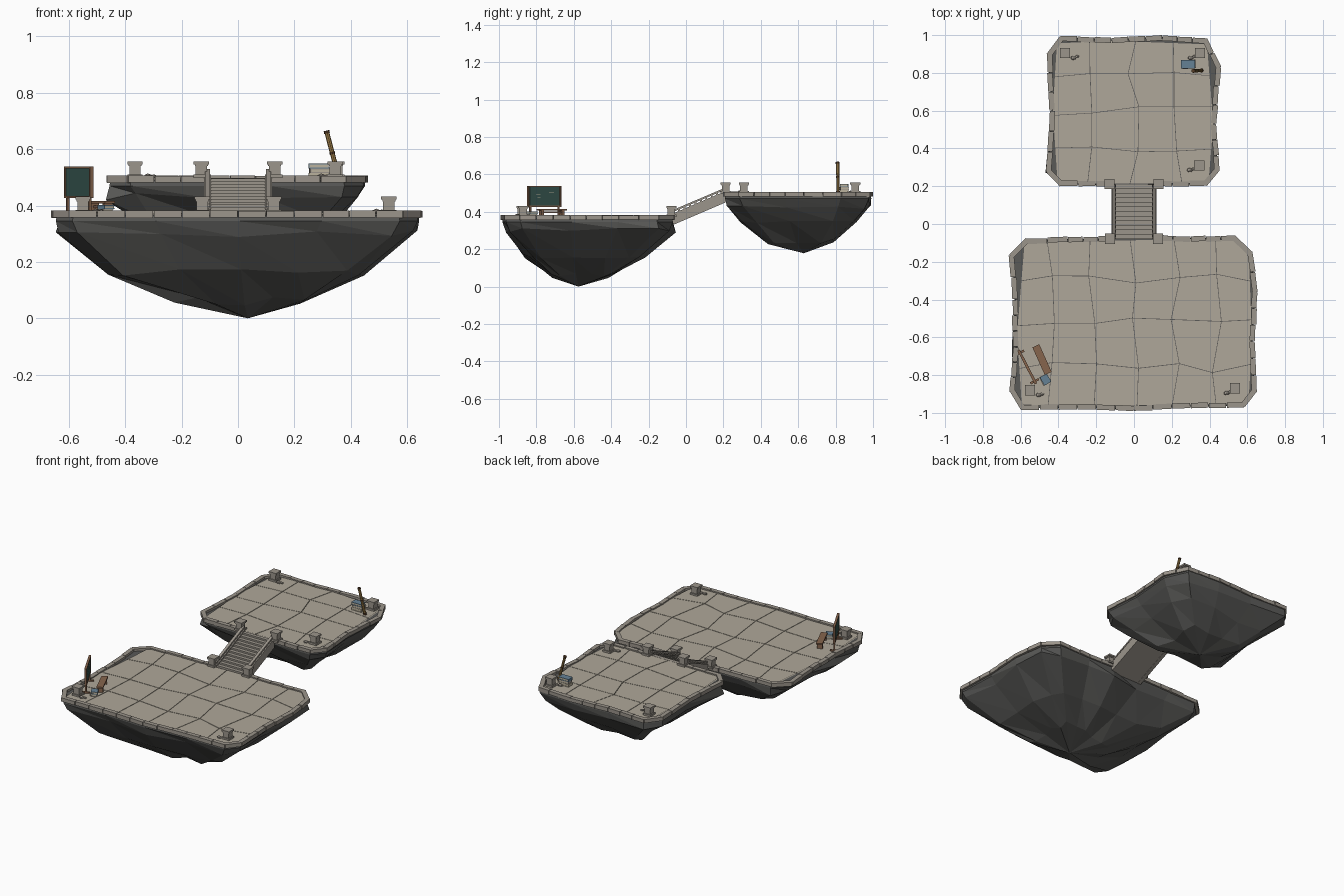
import bpy, bmesh, math, random
from mathutils import Matrix, Vector

if "Cube" in bpy.data.objects:
    bpy.data.objects.remove(bpy.data.objects["Cube"])

random.seed(7)
STONE = (.33, .30, .26); FLOOR = (.43, .39, .32); ROCK = (.10, .10, .095)
WOOD = (.24, .13, .075); DARK = (.09, .045, .02); GREEN = (.035, .085, .075)
BLUE = (.13, .22, .30); CREAM = (.50, .45, .34); GOLD = (.36, .22, .07)
mats = {}


def finish(bm, name, col):
    bmesh.ops.recalc_face_normals(bm, faces=bm.faces)
    me = bpy.data.meshes.new(name)
    bm.to_mesh(me)
    bm.free()
    if col not in mats:
        mats[col] = bpy.data.materials.new("colour_%d" % len(mats))
        mats[col].diffuse_color = (*col, 1)
    me.materials.append(mats[col])
    ob = bpy.data.objects.new(name, me)
    bpy.context.collection.objects.link(ob)
    return ob


def frame(x, y, z, ang=0):
    return Matrix.Translation((x, y, z)) @ Matrix.Rotation(ang, 4, 'Z')


def box(bm, size, loc, base=Matrix()):
    bmesh.ops.create_cube(bm, size=1, matrix=base @ Matrix.Translation(loc) @ Matrix.Diagonal((*size, 1)))


def boxes(name, col, parts, base=Matrix()):
    bm = bmesh.new()
    for size, loc in parts:
        box(bm, size, loc, base)
    return finish(bm, name, col)


def prism(bm, pts, a, b, to3d):
    # closed prism from a 2D outline between two depths
    lo = [bm.verts.new(to3d(p, a)) for p in pts]
    hi = [bm.verts.new(to3d(p, b)) for p in pts]
    bm.faces.new(lo)
    bm.faces.new(hi[::-1])
    for i in range(len(pts)):
        j = (i + 1) % len(pts)
        bm.faces.new((lo[i], lo[j], hi[j], hi[i]))


def island(tag, outline, apex, top, rings, gap, cols, rows):
    pts = [Vector(p) for p in outline]
    n = len(pts)
    ap = Vector(apex[:2])
    # faceted rock body tapering to a point
    bm = bmesh.new()
    loops = []
    for k, (z, s) in enumerate(rings):
        ring = []
        for p in pts:
            j = 0 if k < 2 else .05
            q = ap + (p - ap) * (s + random.uniform(-j, j))
            ring.append(bm.verts.new((q.x, q.y, z + random.uniform(-j, j) * .3)))
        loops.append(ring)
    tip = bm.verts.new(apex)
    bm.faces.new(loops[0])
    for i in range(n):
        j = (i + 1) % n
        for a, b in zip(loops, loops[1:]):
            bm.faces.new((a[i], a[j], b[j]))
            bm.faces.new((a[i], b[j], b[i]))
        bm.faces.new((loops[-1][i], loops[-1][j], tip))
    finish(bm, tag + "_rock", ROCK)

    # irregular flagstones trimmed to the outline
    bm = bmesh.new()
    x0, x1 = min(p.x for p in pts), max(p.x for p in pts)
    y0, y1 = min(p.y for p in pts), max(p.y for p in pts)
    grid = [[Vector((x0 + (x1 - x0) * (i + random.uniform(-.13, .13)) / cols if 0 < i < cols else (x0, x1)[i > 0],
                     y0 + (y1 - y0) * (j + random.uniform(-.13, .13)) / rows if 0 < j < rows else (y0, y1)[j > 0]))
             for j in range(rows + 1)] for i in range(cols + 1)]
    for i in range(cols):
        for j in range(rows):
            q = [grid[i][j], grid[i + 1][j], grid[i + 1][j + 1], grid[i][j + 1]]
            c = sum(q, Vector((0, 0))) / 4
            prism(bm, [c + (p - c) * .985 for p in q], top - .014, top - .008,
                  lambda p, d: (p.x, p.y, d))
    for i in range(n):
        a, b = pts[i], pts[(i + 1) % n]
        nor = Vector((b.y - a.y, a.x - b.x, 0)).normalized()
        bmesh.ops.bisect_plane(bm, geom=bm.verts[:] + bm.edges[:] + bm.faces[:],
                               plane_co=a.to_3d() - nor * .015, plane_no=nor, clear_outer=True)
    finish(bm, tag + "_flagstones", FLOOR)

    # rim of separate kerb stones, open at the stairs
    bm = bmesh.new()
    for i in range(n):
        if i == gap:
            continue
        a, b = pts[i], pts[(i + 1) % n]
        d = b - a
        cnt = max(1, round(d.length / .095))
        inward = Vector((-d.y, d.x)).normalized()
        for k in range(cnt):
            c = a + d * (k + .5) / cnt + inward * (.014 + random.uniform(-.003, .003))
            box(bm, (d.length / cnt - .003, .028, .025 + random.uniform(-.002, .002)), (0, 0, 0),
                frame(c.x, c.y, top - .0125, math.atan2(d.y, d.x) + random.uniform(-.03, .03)))
    finish(bm, tag + "_kerb", STONE)


# two floating islands
island("lower", [(-.60, -.985), (-.3, -.98), (0, -.99), (.3, -.975), (.585, -.97), (.65, -.89), (.64, -.62),
                 (.655, -.36), (.625, -.145), (.54, -.06), (.3, -.065), (.11, -.06), (-.11, -.065),
                 (-.35, -.07), (-.57, -.075), (-.66, -.165), (-.645, -.4), (-.64, -.65), (-.66, -.89)],
       (.035, -.575, 0), .382,
       [(.367, .975), (.345, .98), (.30, .965), (.165, .68), (.06, .33)], 11, 6, 4)
island("upper", [(-.39, .20), (-.11, .198), (.11, .20), (.385, .2), (.455, .28), (.435, .53), (.46, .83),
                 (.39, .985), (.15, .998), (-.12, .985), (-.39, .995), (-.465, .90), (-.445, .6), (-.465, .275)],
       (0, .63, .178), .506,
       [(.491, .975), (.47, .98), (.43, .96), (.34, .75), (.24, .43)], 1, 4, 4)


# capped stone posts on both levels
def post(name, x, y, z):
    boxes(name, STONE, [((.054, .054, .012), (0, 0, .006)), ((.04, .04, .05), (0, 0, .025)),
                        ((.046, .046, .006), (0, 0, .045)), ((.054, .054, .011), (0, 0, .0535))],
          frame(x, y, z))


corners = [(-.55, -.88, .373, .055), (.535, -.87, .373, -.035), (-.365, .905, .498, .055),
           (.35, .905, .498, -.04), (.345, .31, .498, -.04)]
for i, (x, y, z, off) in enumerate(corners):
    post("corner_post_%d" % i, x, y, z)
    # loose pebbles beside each corner post
    bm = bmesh.new()
    for k, r in enumerate((.014, .010)):
        bmesh.ops.create_icosphere(bm, subdivisions=1, radius=r, matrix=Matrix.Translation(
            (x + off + k * .02 - .01, y - .025 + k * .006, z + .006)) @ Matrix.Diagonal((1.2, .9, .7, 1)))
    finish(bm, "pebbles_%d" % i, STONE)
for s in (-1, 1):
    post("stair_post_low", s * .127, -.078, .373)
    post("stair_post_high", s * .13, .212, .498)

# stairway joining the islands
Y0, Y1, Z0, Z1, N = -.08, .21, .372, .496, 12
line = lambda y: Z0 + (y - Y0) / (Y1 - Y0) * (Z1 - Z0)
yz = lambda p, d: (d, p[0], p[1])
bm = bmesh.new()
prof = [(Y1, Z1 - .045), (Y0, Z0 - .045)]
for i in range(N):
    z = Z0 + (i + 1) * (Z1 - Z0) / N
    prof += [(Y0 + i * (Y1 - Y0) / N, z), (Y0 + (i + 1) * (Y1 - Y0) / N, z)]
prism(bm, prof, -.097, .097, yz)
finish(bm, "stair_steps", STONE)


def sloped(bm, lo, hi, a, b):
    prism(bm, [(Y0, line(Y0) + lo), (Y1, line(Y1) + lo), (Y1, line(Y1) + hi), (Y0, line(Y0) + hi)], a, b, yz)


for s in (-1, 1):
    bm = bmesh.new()
    sloped(bm, -.047, .014, s * .096, s * .12)
    sloped(bm, .022, .033, s * .099, s * .117)
    for k in range(10):
        y = Y0 + (k + .5) * (Y1 - Y0) / 10
        box(bm, (.012, .010, .018), (s * .108, y, line(y) + .018))
    finish(bm, "stair_side_rail", STONE)

# standing board, facing the bench
B = frame(-.565, -.757, .374, math.atan2(-.175, .09))
boxes("board_panel", GREEN, [((.18, .008, .10), (0, 0, .109))], B)
boxes("board_frame", WOOD,
      [((.20, .014, .008), (0, 0, z)) for z in (.056, .161)] +
      [((.008, .014, .11), (s * .096, 0, .109)) for s in (-1, 1)] +
      [((.009, .010, .056), (s * .085, 0, .028)) for s in (-1, 1)] +
      [((.012, .05, .008), (s * .085, 0, .004)) for s in (-1, 1)], B)
boxes("chalk_strokes", CREAM, [((.03, .001, .002), (-.04, .0045, .13)), ((.002, .001, .02), (-.01, .0045, .12)),
                               ((.025, .001, .002), (.04, .0045, .12)), ((.02, .001, .002), (.035, .0045, .10))], B)

# bench
boxes("bench", WOOD, [((.16, .04, .009), (0, 0, .037))] +
      [((.012, .034, .033), (s * .06, 0, .0165)) for s in (-1, 1)] +
      [((.11, .006, .008), (0, 0, .022))],
      frame(-.487, -.718, .374, math.atan2(-.145, .065)))


# book stacks: cream pages between coloured covers
def books(name, base, w, d, h, count):
    cols = [CREAM, STONE, BLUE][-count:]
    for i, c in enumerate(cols):
        f = base @ frame((i % 2) * .004, 0, i * h, .08 * (i % 2))
        boxes(name + "_cover", c, [((w, d, h * .2), (0, 0, h * .1)), ((w, d, h * .2), (0, 0, h * .9)),
                                   ((w * .06, d, h), (-w * .47, 0, h / 2))], f)
        boxes(name + "_pages", CREAM, [((w * .9, d * .92, h * .6), (0, 0, h / 2))], f)


books("bench_books", frame(-.472, -.825, .374, .45), .042, .05, .014, 2)
books("upper_books", frame(.287, .845, .498), .074, .045, .017, 3)

# leaning tube with dark bands
a, b = Vector((.357, .813, .50)), Vector((.314, .811, .664))
rot = (b - a).to_track_quat('Z', 'Y').to_matrix().to_4x4()
for name, t0, t1, r, c in (("tube_body", 0, 1, .0085, GOLD), ("tube_foot", -.02, .06, .0105, DARK),
                           ("tube_band", .5, .55, .0098, DARK), ("tube_cap", .95, 1.01, .0105, DARK)):
    bm = bmesh.new()
    bmesh.ops.create_cone(bm, cap_ends=True, segments=8, radius1=r, radius2=r, depth=(b - a).length * (t1 - t0),
                          matrix=Matrix.Translation(a.lerp(b, (t0 + t1) / 2)) @ rot)
    finish(bm, name, c)

for m in bpy.data.materials:
    if m.users and not m.is_grease_pencil:
        m.use_nodes = True
        m.node_tree.nodes["Principled BSDF"].inputs["Base Color"].default_value = m.diffuse_color
